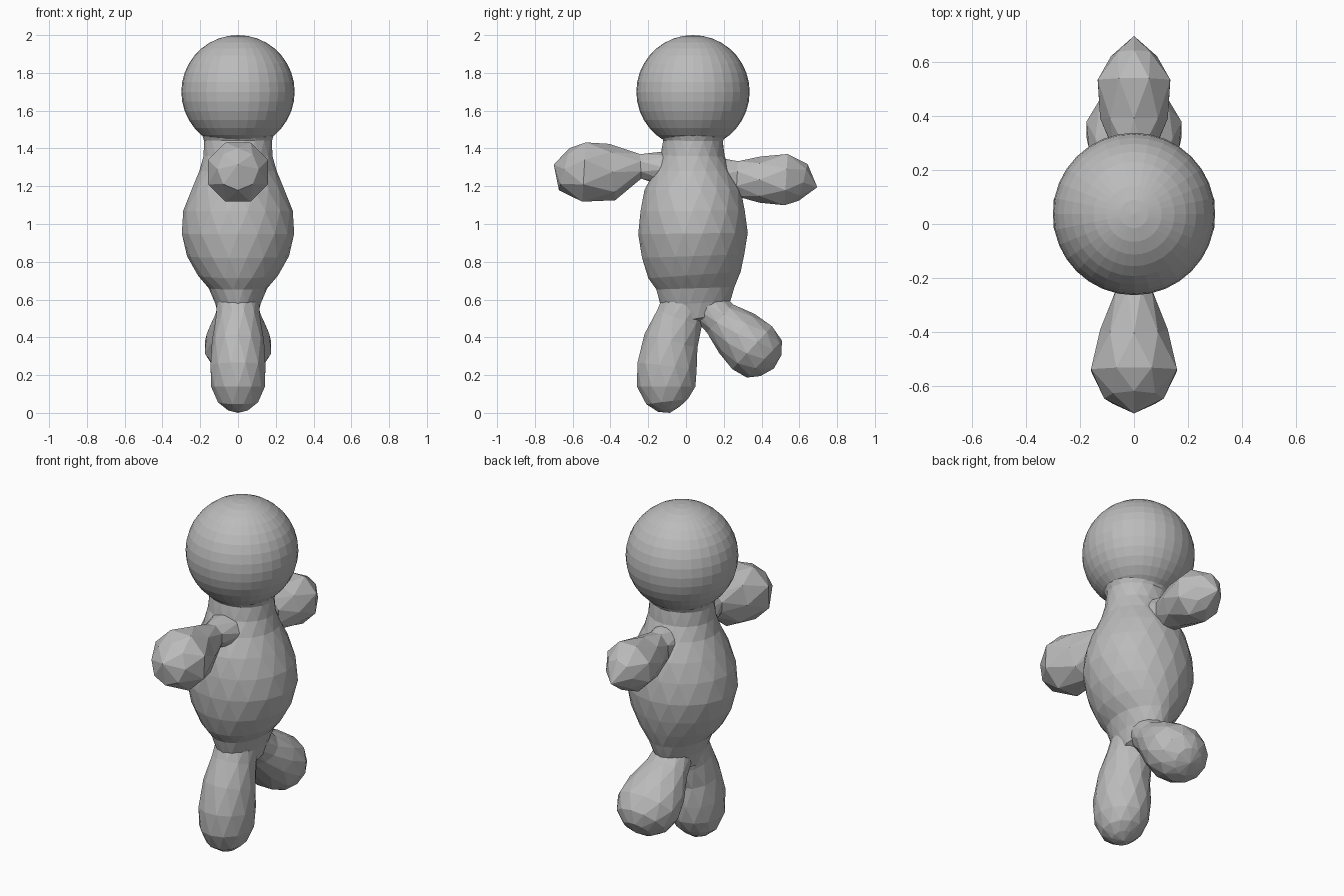
import bpy, bmesh, math
from mathutils import Vector

grey = bpy.data.materials.new("clay_grey")
grey.diffuse_color = (0.5, 0.5, 0.5, 1)


def finish(bm, name):
    bmesh.ops.recalc_face_normals(bm, faces=bm.faces[:])
    me = bpy.data.meshes.new(name)
    bm.to_mesh(me)
    bm.free()
    me.materials.append(grey)
    ob = bpy.data.objects.new(name, me)
    bpy.context.collection.objects.link(ob)
    return ob


def limb(name, path, n):
    """Faceted limb along a path in the y-z plane.
    path: (y, z, radius across path, radius in x); the last point is the tip."""
    bm = bmesh.new()
    pts = [Vector((0, p[0], p[1])) for p in path]
    rings = []
    for k, (y, z, r, rx) in enumerate(path[:-1]):
        t = (pts[k + 1] - pts[max(k - 1, 0)]).normalized()
        side = Vector((0, -t.z, t.y))
        ring = []
        for i in range(n):
            # every second ring is turned half a step for triangular facets
            a = math.tau * (i + 0.5 * (k % 2)) / n
            ring.append(bm.verts.new(pts[k] + side * (r * math.cos(a))
                                     + Vector((rx * math.sin(a), 0, 0))))
        rings.append(ring)
    for k in range(len(rings) - 1):
        a, b = rings[k], rings[k + 1]
        for i in range(n):
            j = (i + 1) % n
            if k % 2 == 0:
                bm.faces.new((a[i], a[j], b[i]))
                bm.faces.new((a[j], b[j], b[i]))
            else:
                bm.faces.new((a[i], a[j], b[j]))
                bm.faces.new((a[i], b[j], b[i]))
    tip = bm.verts.new(pts[-1])
    last = rings[-1]
    for i in range(n):
        bm.faces.new((last[i], last[(i + 1) % n], tip))
    bm.faces.new(rings[0])
    return finish(bm, name)


# Head: finely faceted ball
bm = bmesh.new()
bmesh.ops.create_uvsphere(bm, u_segments=32, v_segments=18, radius=0.3)
head = finish(bm, "head")
head.location = (0, 0.037, 1.7)

# Torso with neck, belly and hips
limb("torso", [
    (0.037, 1.50, 0.19, 0.20), (0.037, 1.44, 0.16, 0.18),
    (0.035, 1.36, 0.17, 0.185), (0.035, 1.28, 0.205, 0.205),
    (0.035, 1.18, 0.255, 0.25), (0.035, 1.07, 0.28, 0.29),
    (0.037, 0.95, 0.29, 0.302), (0.038, 0.83, 0.275, 0.27),
    (0.045, 0.73, 0.245, 0.215), (0.05, 0.66, 0.21, 0.155),
    (0.05, 0.58, 0.185, 0.122), (0.06, 0.50, 0.11, 0.10),
    (0.07, 0.46, 0, 0)], 18)

# Arms: thin at the shoulder, blunt club at the end
limb("front_arm", [
    (-0.08, 1.29, 0.10, 0.12), (-0.24, 1.305, 0.07, 0.07),
    (-0.39, 1.275, 0.15, 0.125), (-0.54, 1.275, 0.17, 0.172),
    (-0.645, 1.29, 0.115, 0.11), (-0.70, 1.315, 0, 0)], 8)
limb("rear_arm", [
    (0.12, 1.25, 0.11, 0.11), (0.27, 1.24, 0.10, 0.08),
    (0.39, 1.235, 0.122, 0.125), (0.53, 1.235, 0.147, 0.145),
    (0.62, 1.22, 0.10, 0.085), (0.695, 1.195, 0, 0)], 8)

# Legs: one straight down, one stepping back
limb("front_leg", [
    (0.01, 0.62, 0.12, 0.11), (-0.035, 0.50, 0.13, 0.12),
    (-0.08, 0.38, 0.145, 0.138), (-0.10, 0.25, 0.163, 0.15),
    (-0.105, 0.14, 0.155, 0.143), (-0.10, 0.06, 0.115, 0.11),
    (-0.09, 0.02, 0.06, 0.06), (-0.085, 0.0, 0, 0)], 12)
limb("rear_leg", [
    (0.09, 0.59, 0.10, 0.10), (0.18, 0.50, 0.105, 0.125),
    (0.27, 0.42, 0.14, 0.165), (0.35, 0.345, 0.16, 0.182),
    (0.415, 0.285, 0.135, 0.145), (0.45, 0.25, 0.08, 0.08),
    (0.465, 0.235, 0, 0)], 12)
